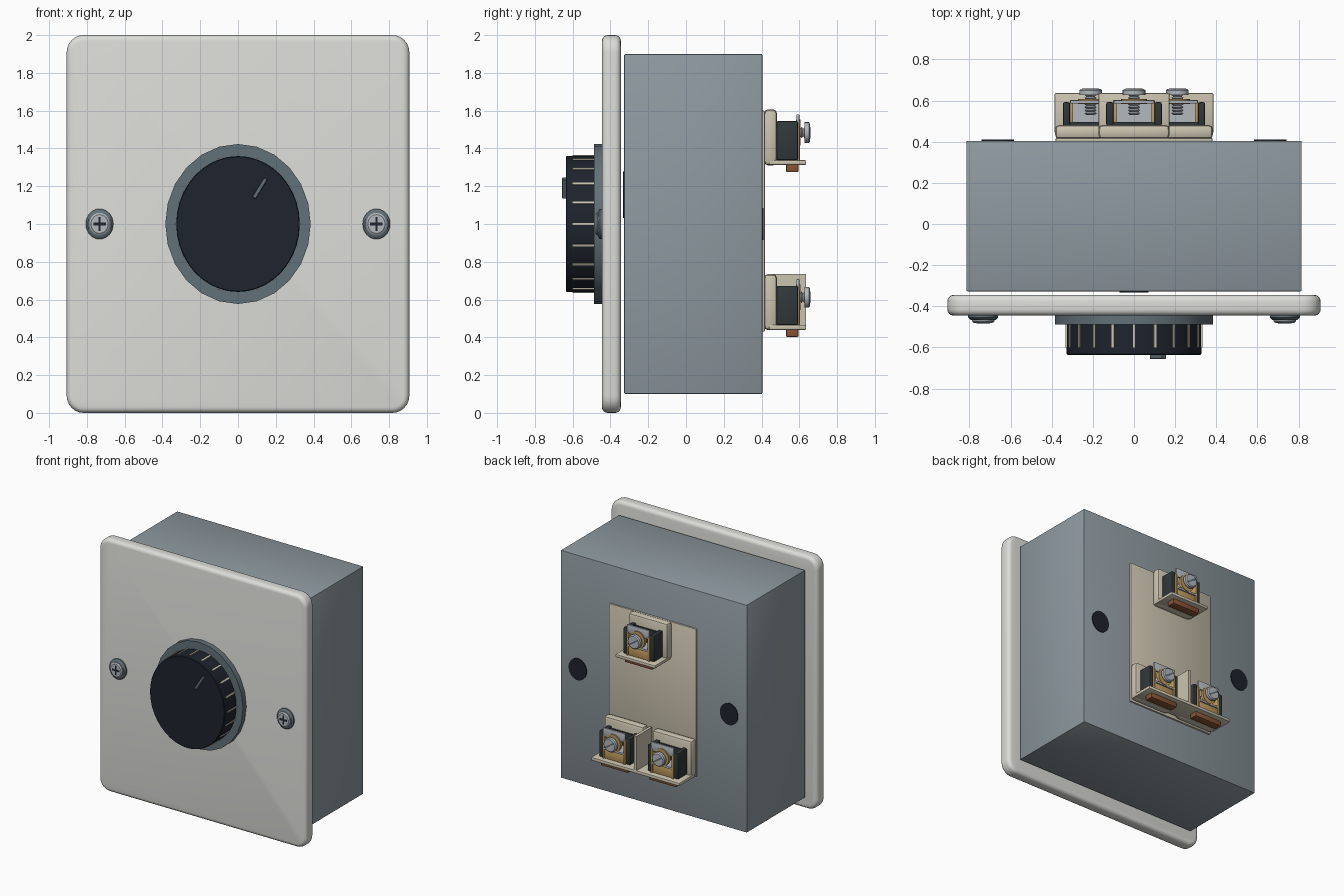
import bpy, bmesh
from math import sin, cos, pi, radians, atan2
from mathutils import Matrix

if "Cube" in bpy.data.objects:
    bpy.data.objects.remove(bpy.data.objects["Cube"])


def material(name, r, g, b):
    m = bpy.data.materials.new(name)
    m.diffuse_color = (r, g, b, 1)
    m.use_nodes = True
    m.node_tree.nodes["Principled BSDF"].inputs["Base Color"].default_value = m.diffuse_color
    return m


WHITE = material("off_white", 0.72, 0.72, 0.69)
STEEL = material("blue_grey", 0.27, 0.32, 0.35)
SLATE = material("slate", 0.12, 0.165, 0.19)
BLACK = material("near_black", 0.013, 0.017, 0.026)
DARK = material("dark_plastic", 0.03, 0.04, 0.042)
CREAM = material("cream", 0.60, 0.55, 0.43)
BRASS = material("brass", 0.52, 0.33, 0.11)
COPPER = material("copper_brown", 0.25, 0.09, 0.035)
METAL = material("bright_metal", 0.45, 0.48, 0.52)


def finish(name, bm, mat, bevel=0, segs=2):
    bmesh.ops.recalc_face_normals(bm, faces=bm.faces)
    me = bpy.data.meshes.new(name)
    bm.to_mesh(me)
    bm.free()
    ob = bpy.data.objects.new(name, me)
    bpy.context.collection.objects.link(ob)
    me.materials.append(mat)
    if bevel:
        mod = ob.modifiers.new("bevel", 'BEVEL')
        mod.width, mod.segments = bevel, segs
        mod.limit_method, mod.angle_limit = 'ANGLE', radians(40)
    bpy.ops.object.select_all(action='DESELECT')
    ob.select_set(True)
    bpy.context.view_layer.objects.active = ob
    if bevel:
        bpy.ops.object.modifier_apply(modifier="bevel")
    bpy.ops.object.shade_smooth_by_angle(angle=radians(35))
    return ob


def box(name, x, y, z, mat, bevel=0, segs=2, turn=0):
    """Box from (min, max) ranges, optionally turned about the y axis."""
    bm = bmesh.new()
    size = [b - a for a, b in (x, y, z)]
    mid = [(a + b) / 2 for a, b in (x, y, z)]
    bmesh.ops.create_cube(bm, size=1)
    bm.transform(Matrix.Translation(mid) @ Matrix.Rotation(turn, 4, 'Y') @ Matrix.Diagonal((*size, 1)))
    return finish(name, bm, mat, bevel, segs)


def lathe(name, x, z, profile, mat, n=24, stretch=1.0):
    """Spin (radius, y) points about a y-parallel axis; stretch is the z scale."""
    bm = bmesh.new()
    rings = [[bm.verts.new((x + r * sin(2 * pi * i / n), y, z + r * stretch * cos(2 * pi * i / n)))
              for i in range(n)] for r, y in profile]
    for a, b in zip(rings, rings[1:]):
        for i in range(n):
            j = (i + 1) % n
            bm.faces.new((a[i], a[j], b[j], b[i]))
    bm.faces.new(rings[0])
    bm.faces.new(rings[-1])
    return finish(name, bm, mat)


def rounded_slab(name, hx, y, z, r, mat, bevel):
    """Slab in the xz plane with rounded corners."""
    bm = bmesh.new()
    zc, hz = (z[0] + z[1]) / 2, (z[1] - z[0]) / 2
    pts = []
    for k, (sx, sz) in enumerate(((1, 1), (-1, 1), (-1, -1), (1, -1))):
        for i in range(7):
            a = (k + i / 6) * pi / 2
            pts.append((sx * (hx - r) + r * cos(a), zc + sz * (hz - r) + r * sin(a)))
    face = bm.faces.new([bm.verts.new((px, y[0], pz)) for px, pz in pts])
    ext = bmesh.ops.extrude_face_region(bm, geom=[face])
    moved = [v for v in ext["geom"] if isinstance(v, bmesh.types.BMVert)]
    bmesh.ops.translate(bm, verts=moved, vec=(0, y[1] - y[0], 0))
    # keep the starting face as the closing cap
    if not face.is_valid or len(bm.faces) < len(pts) + 2:
        bmesh.ops.holes_fill(bm, edges=bm.edges)
    return finish(name, bm, mat, bevel, 4)


# Face plate and back box
rounded_slab("face_plate", 0.907, (-0.445, -0.345), (0, 2), 0.09, WHITE, 0.03)
box("back_box", (-0.815, 0.815), (-0.327, 0.404), (0.1, 1.9), STEEL, 0.006, 2)
lathe("shaft_opening", 0, 1.155, [(0.07, -0.333), (0.07, -0.322)], BLACK, 24, 1.75)

# Dial ring, knob, grip ribs and pointer
lathe("dial_ring", 0, 1.0, [(0.385, -0.44), (0.385, -0.488)], SLATE, 24, 1.1)
lathe("knob", 0, 1.0, [(0.327, -0.48), (0.327, -0.632), (0.323, -0.636)], BLACK, 40, 1.1)
for i in range(20):
    a = 2 * pi * i / 20
    x, z = 0.326 * sin(a), 1 + 0.359 * cos(a)
    box(f"knob_rib_{i + 1}", (x - 0.006, x + 0.006), (-0.6, -0.486), (z - 0.006, z + 0.006),
        CREAM, turn=atan2(x, z - 1))
box("knob_pointer", (0.105, 0.127), (-0.656, -0.63), (1.13, 1.25), SLATE, 0.003, 1, turn=0.55)

# Plate screws with cross recess, and rear mounting holes
for side, s in (("left", -1), ("right", 1)):
    x = 0.733 * s
    lathe(f"screw_washer_{side}", x, 1, [(0.073, -0.44), (0.073, -0.455), (0.062, -0.466), (0.05, -0.468)],
          SLATE, 32, 1.1)
    lathe(f"screw_head_{side}", x, 1, [(0.054, -0.46), (0.054, -0.474), (0.045, -0.481)], METAL, 32, 1.1)
    box(f"screw_cross_a_{side}", (x - 0.033, x + 0.033), (-0.4825, -0.475), (0.993, 1.007), BLACK)
    box(f"screw_cross_b_{side}", (x - 0.006, x + 0.006), (-0.4825, -0.475), (0.964, 1.036), BLACK)
    lathe(f"mounting_hole_{side}", 0.662 * s, 1, [(0.078, 0.4), (0.078, 0.411)], BLACK, 32, 1.1)

# Cream terminal carrier on the back
box("terminal_carrier", (-0.382, 0.382), (0.4, 0.418), (0.43, 1.6), CREAM, 0.006, 2)


def terminal(label, x, z):
    """One screw terminal; z is the bottom of its cream base."""
    def part(name, x0, x1, y, z0, z1, mat, bevel=0.0):
        return box(f"{label}_{name}", (x + x0, x + x1), y, (z + z0, z + z1), mat, bevel)

    part("base", -0.173, 0.173, (0.413, 0.482), 0, 0.297, CREAM, 0.022)
    part("wire_entry", -0.12, 0.12, (0.53, 0.595), -0.035, 0.02, COPPER, 0.004)
    part("clamp_back", -0.1, 0.1, (0.478, 0.495), 0.03, 0.22, DARK)
    for side, s in (("left", -1), ("right", 1)):
        a, b = sorted((s * 0.1, s * 0.135))
        part(f"cheek_{side}", a, b, (0.478, 0.592), 0.028, 0.235, DARK, 0.008)
        a, b = sorted((s * 0.085, s * 0.101))
        part(f"brass_wall_{side}", a, b, (0.48, 0.603), 0.028, 0.215, BRASS, 0.003)
    part("brass_front", -0.088, 0.088, (0.575, 0.595), 0.028, 0.1, BRASS, 0.003)
    part("clamp_plate", -0.085, 0.085, (0.49, 0.603), 0.1, 0.115, METAL)
    part("tag_plate", -0.098, 0.098, (0.585, 0.6), 0.2, 0.27, METAL, 0.003)
    # Threaded screw, brass collar and slotted head
    zs, xs = z + 0.174, x
    thread = [(0.03 if k % 2 else 0.02, 0.53 + 0.0075 * k) for k in range(15)]
    lathe(f"{label}_screw_thread", xs, zs, thread, METAL, 16)
    lathe(f"{label}_brass_collar", xs, zs, [(0.062, 0.582), (0.062, 0.607)], BRASS, 24, 1.1)
    lathe(f"{label}_screw_head", xs, zs, [(0.055, 0.628), (0.055, 0.65), (0.047, 0.657)], METAL, 24)
    box(f"{label}_screw_slot", (xs - 0.045, xs + 0.045), (0.65, 0.6585), (zs - 0.006, zs + 0.006),
        SLATE, turn=0.6)


terminal("upper_terminal", 0, 1.31)
terminal("lower_terminal_left", -0.211, 0.438)
terminal("lower_terminal_right", 0.211, 0.438)

# Shelves under the terminals and the divider between the lower pair
box("upper_shelf", (-0.173, 0.173), (0.44, 0.636), (1.313, 1.338), CREAM, 0.006)
box("lower_shelf", (-0.386, 0.386), (0.44, 0.636), (0.44, 0.466), CREAM, 0.006)
box("lower_divider", (-0.012, 0.012), (0.44, 0.634), (0.45, 0.735), CREAM)
